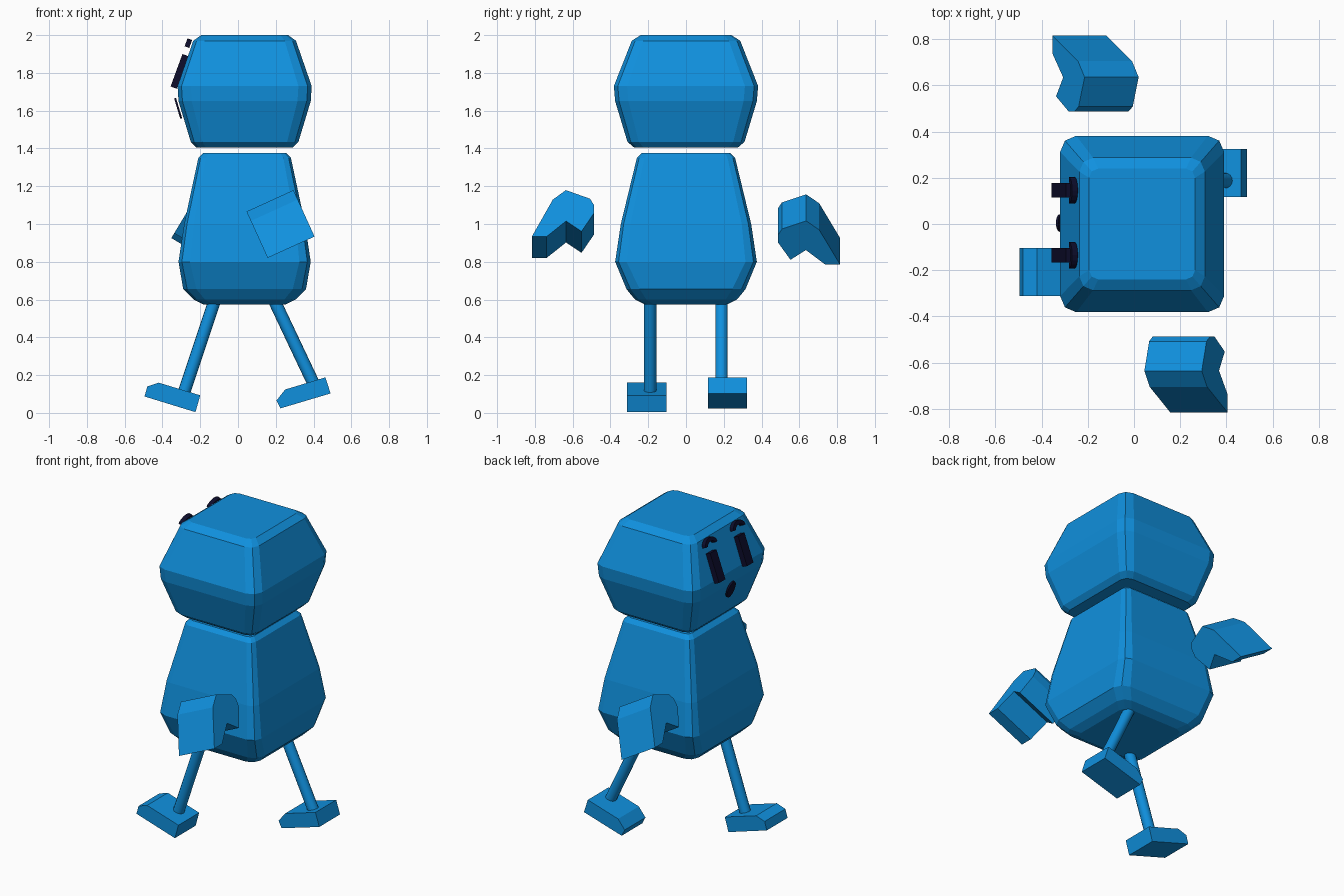
import bpy, bmesh, math
from mathutils import Vector as V

if "Cube" in bpy.data.objects:
    bpy.data.objects.remove(bpy.data.objects["Cube"])


def material(name, color):
    m = bpy.data.materials.new(name)
    m.diffuse_color = color
    m.use_nodes = True
    m.node_tree.nodes["Principled BSDF"].inputs["Base Color"].default_value = m.diffuse_color
    return m


BLUE = material("blue", (0.005, 0.28, 0.73, 1))
NAVY = material("navy", (0.004, 0.004, 0.025, 1))


def finish(name, bm, mat):
    bmesh.ops.recalc_face_normals(bm, faces=bm.faces[:])
    mesh = bpy.data.meshes.new(name)
    bm.to_mesh(mesh)
    bm.free()
    mesh.materials.append(mat)
    ob = bpy.data.objects.new(name, mesh)
    bpy.context.collection.objects.link(ob)
    return ob


def loft(name, rings, cx):
    """Stack of rectangles with two-segment cut corners: z, half x, half y, cut."""
    bm = bmesh.new()
    loops = []
    for z, hx, hy, c in rings:
        pts = []
        for sx, sy in ((1, 1), (-1, 1), (-1, -1), (1, -1)):
            corner = [(hx, hy - c), (hx - c * .3, hy - c * .3), (hx - c, hy)]
            if sx * sy < 0:
                corner.reverse()
            pts += [(cx + sx * x, sy * y, z) for x, y in corner]
        loops.append([bm.verts.new(p) for p in pts])
    n = len(loops[0])
    for a, b in zip(loops, loops[1:]):
        for i in range(n):
            j = (i + 1) % n
            bm.faces.new((a[i], a[j], b[j], b[i]))
    bm.faces.new(loops[0])
    bm.faces.new(loops[-1])
    return finish(name, bm, BLUE)


def prism(name, pts, origin, a, b, depth, mat):
    """Extrude a 2D outline, drawn along axes a and b, by the vector depth."""
    bm = bmesh.new()
    o, a, b, d = V(origin), V(a), V(b), V(depth)
    lo = [bm.verts.new(o + a * p + b * q) for p, q in pts]
    hi = [bm.verts.new(v.co + d) for v in lo]
    n = len(pts)
    for i in range(n):
        j = (i + 1) % n
        bm.faces.new((lo[i], lo[j], hi[j], hi[i]))
    bm.faces.new(lo)
    bm.faces.new(hi)
    return finish(name, bm, mat)


# Head and body
loft("head", [(1.405, .255, .275, .05), (1.435, .285, .31, .06), (1.65, .35, .375, .07),
              (1.73, .355, .382, .07), (1.97, .272, .287, .06), (2.0, .23, .24, .04)], .035)
loft("body", [(.575, .22, .22, .05), (.60, .27, .27, .06), (.655, .325, .315, .07),
              (.80, .35, .375, .06), (1.0, .32, .345, .05), (1.35, .245, .26, .04),
              (1.375, .22, .235, .03)], .035)

# Legs
for side, y, top, foot in (("left", -.19, (-.115, .62), (-.285, .11)),
                           ("right", .188, (.18, .62), (.40, .155))):
    p, q = V((top[0], y, top[1])), V((foot[0], y, foot[1]))
    bm = bmesh.new()
    bmesh.ops.create_cone(bm, cap_ends=True, segments=16, radius1=.033,
                          radius2=.033, depth=(p - q).length)
    leg = finish(side + "_leg", bm, BLUE)
    leg.location = (p + q) / 2
    leg.rotation_euler = (p - q).to_track_quat('Z', 'Y').to_euler()
    for f in leg.data.polygons:
        f.use_smooth = len(f.vertices) == 4

# Feet
X, Y, Z = (1, 0, 0), (0, 1, 0), (0, 0, 1)
prism("left_foot", [(-.495, .087), (-.48, .14), (-.42, .16), (-.2, .093), (-.225, .004)],
      (0, -.312, 0), X, Z, (0, .208, 0), BLUE)
prism("right_foot", [(.204, .066), (.225, .024), (.49, .103), (.463, .188), (.25, .124)],
      (0, .116, 0), X, Z, (0, .208, 0), BLUE)

# Wings: bent slab outline (distance from body centre, distance down), swung fore and aft
wing = [(.636, 0), (.705, .055), (.816, .27), (.738, .27), (.635, .18),
        (.553, .24), (.488, .135), (.488, .085), (.508, .05)]
for name, side, swing, ox, oz in (("left_wing", -1, 24.5, .045, 1.066),
                                  ("right_wing", 1, -31, -.214, 1.157)):
    s, c = math.sin(math.radians(swing)), math.cos(math.radians(swing))
    prism(name, wing, (ox, 0, oz), (0, side, 0), (s, 0, -c), (.273 * c, 0, .273 * s), BLUE)

# Eyes and brows on the sloping upper face
up, out = V((.335, 0, .942)), V((-.942, 0, .335))
brow = [(r * math.cos(t), h * math.sin(t))
        for r, h, rng in ((.058, .045, range(9)), (.036, .02, range(8, -1, -1)))
        for t in (math.pi * k / 8 for k in rng)]
for side, y in (("left", -.135), ("right", .146)):
    prism(side + "_eye", [(-.294, 1.9), (-.262, 1.888), (-.325, 1.716), (-.357, 1.728)],
          (0, y - .032, 0), X, Z, (0, .064, 0), NAVY)
    prism(side + "_brow", brow, (-.258, y, 1.932), Y, up, out * .026, NAVY)

# Mouth on the lower face
mouth = [(.038 * math.cos(k * math.pi / 10), .056 * math.sin(k * math.pi / 10)) for k in range(20)]
prism("mouth", mouth, (-.312, .004, 1.614), Y, (-.29, 0, .957), (-.01, 0, -.003), NAVY)
